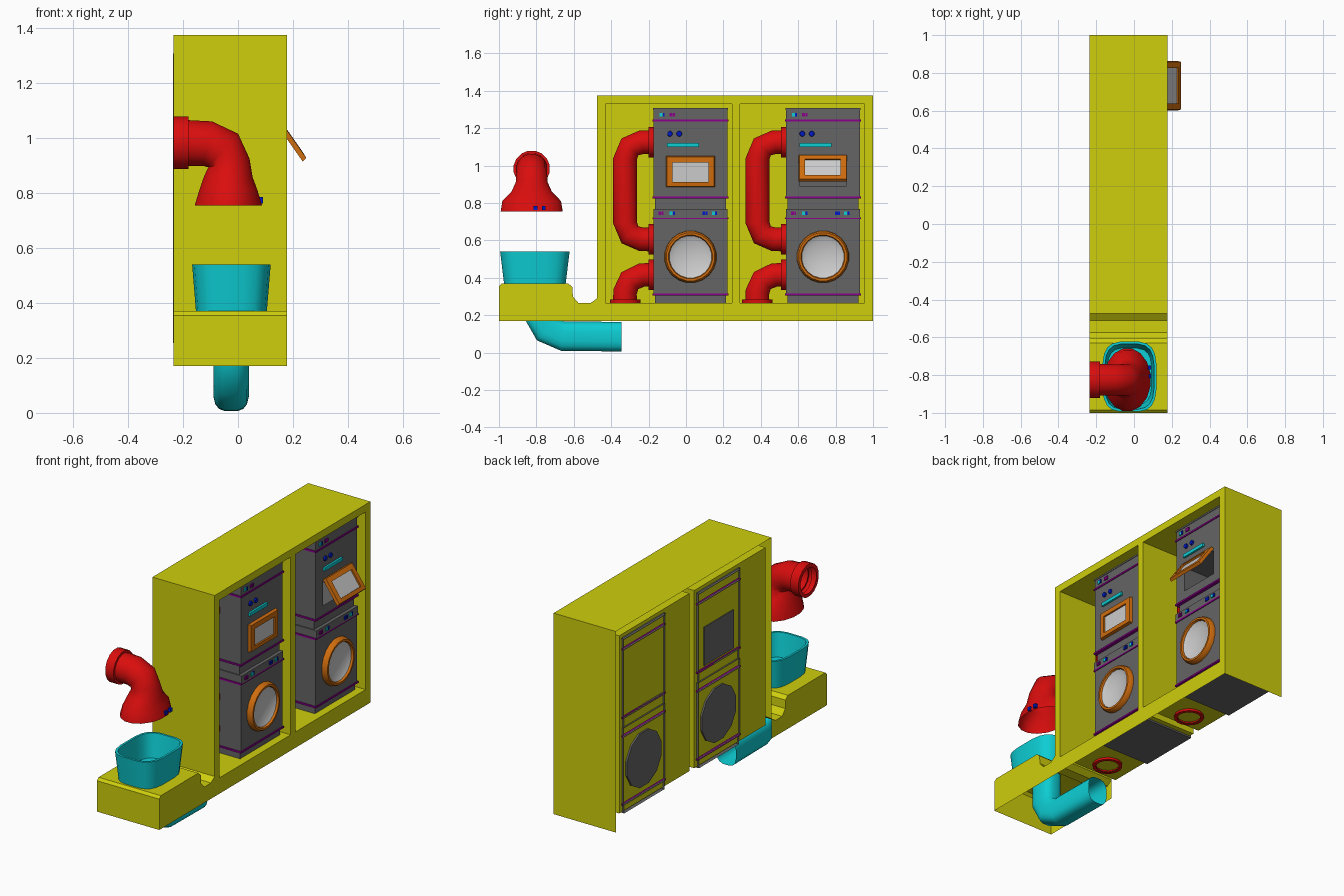
import bpy, bmesh, math
from mathutils import Vector

cube = bpy.data.objects.get("Cube")
if cube:
    bpy.data.objects.remove(cube, do_unlink=True)


def material(name, *rgb):
    m = bpy.data.materials.new(name)
    m.use_nodes = True
    m.diffuse_color = (*rgb, 1)
    m.node_tree.nodes["Principled BSDF"].inputs["Base Color"].default_value = (*rgb, 1)
    return m


YELLOW = material("yellow", .62, .62, .004)
GREY = material("grey", .13, .13, .13)
PURPLE = material("purple", .26, 0, .26)
RED = material("red", .7, .004, .004)
CYAN = material("cyan", .004, .62, .66)
ORANGE = material("orange", .62, .15, .004)
WHITE = material("pale_glass", .6, .6, .6)
BLUE = material("blue", 0, .01, .6)

X, Y, Z = Vector((1, 0, 0)), Vector((0, 1, 0)), Vector((0, 0, 1))


def finish(name, bm, mat, smooth=False):
    bmesh.ops.remove_doubles(bm, verts=bm.verts, dist=1e-5)
    bmesh.ops.recalc_face_normals(bm, faces=bm.faces)
    me = bpy.data.meshes.new(name)
    bm.to_mesh(me)
    bm.free()
    me.materials.append(mat)
    ob = bpy.data.objects.new(name, me)
    bpy.context.collection.objects.link(ob)
    if smooth:
        bpy.ops.object.select_all(action='DESELECT')
        ob.select_set(True)
        bpy.context.view_layer.objects.active = ob
        bpy.ops.object.shade_smooth_by_angle(angle=math.radians(40))
    return ob


def face(bm, pts):
    return bm.faces.new([bm.verts.new(p) for p in pts])


def box(name, mat, x, y, z, skip=""):
    """Box from ranges; skip may hold 'front' (+x) or 'back' (-x)."""
    bm = bmesh.new()
    bmesh.ops.create_cube(bm, size=1)
    for v in bm.verts:
        v.co = [r[0] if c < 0 else r[1] for c, r in zip(v.co, (x, y, z))]
    bm.normal_update()
    sign = {"front": 1, "back": -1}
    gone = [f for f in bm.faces for s in skip.split() if f.normal.x * sign[s] > .9]
    bmesh.ops.delete(bm, geom=gone, context='FACES')
    return finish(name, bm, mat)


def panel(bm, x, y, z):
    face(bm, [(x, y[0], z[0]), (x, y[1], z[0]), (x, y[1], z[1]), (x, y[0], z[1])])


def frame(bm, x, y, z, holes, hz):
    """Flat panel facing x with a row of rectangular holes."""
    panel(bm, x, y, (z[0], hz[0]))
    panel(bm, x, y, (hz[1], z[1]))
    edges = [y[0]] + [e for h in holes for e in h] + [y[1]]
    for a, b in zip(edges[::2], edges[1::2]):
        panel(bm, x, (a, b), hz)


def tube(name, mat, pts, radii, binormal, axis=None, n=12, power=2, cap=False, smooth=True):
    """Loft rings along a path; each radius is a number or (in plane, across)."""
    pts = [Vector(p) for p in pts]
    bm, rings = bmesh.new(), []
    for i, p in enumerate(pts):
        t = axis or (pts[min(i + 1, len(pts) - 1)] - pts[max(i - 1, 0)]).normalized()
        u = t.cross(binormal)
        ru, rb = radii[i] if isinstance(radii[i], tuple) else (radii[i],) * 2
        ring = []
        for k in range(n):
            a = math.tau * (k + .5) / n
            c, s = [math.copysign(abs(w) ** (2 / power), w) for w in (math.cos(a), math.sin(a))]
            ring.append(bm.verts.new(p + u * c * ru + binormal * s * rb))
        rings.append(ring)
    for a, b in zip(rings, rings[1:]):
        for k in range(n):
            bm.faces.new((a[k], a[k - 1], b[k - 1], b[k]))
    if cap:
        bm.faces.new(rings[-1])
    return finish(name, bm, mat, smooth)


def flange(name, p, axis, length, r):
    a, b = Vector(p), Vector(p) + axis * length
    tube(name, RED, (a, a, b, b), (r * .77, r, r, r * .77), X if axis != X else Y, axis, 16)


# Cabinet shell: side outline swept across x, open at the bottom and rear
X0, X1 = -.235, .178
block = [(-1, .17), (-1, .355), (-.985, .37), (-.63, .37), (-.607, .35), (-.605, .3),
         (-.575, .265), (-.51, .265), (-.475, .29)]
outline = block + [(-.475, 1.375), (1, 1.375), (1, .17)]
niches, niche_z = [(-.43, .245), (.29, .955)], (.265, 1.33)
bm = bmesh.new()
for (a, b), (c, d) in zip(outline, outline[1:]):
    face(bm, [(X0, a, b), (X1, a, b), (X1, c, d), (X0, c, d)])
for x in (X0, X1):
    face(bm, [(x, a, b) for a, b in block + [(-.475, .17)]])
frame(bm, X1, (-.475, 1), (.17, 1.375), niches, niche_z)
finish("cabinet_shell", bm, YELLOW)
for y in niches:
    box("cabinet_niche", YELLOW, (-.226, X1), y, niche_z, "front")


def oven_door(yc, opened):
    """Framed window hinged along its top edge."""
    bm = bmesh.new()
    outer, inner = (-.13, .13, -.165, 0), (-.095, .095, -.138, -.033)
    loops = [(.0, outer), (.018, (-.126, .126, -.161, -.004)), (.02, inner), (.008, inner)]
    rings = [[bm.verts.new((x, a, b)) for a, b in ((r[0], r[2]), (r[1], r[2]), (r[1], r[3]), (r[0], r[3]))]
             for x, r in loops]
    for a, b in zip(rings, rings[1:]):
        for k in range(4):
            bm.faces.new((a[k - 1], a[k], b[k], b[k - 1]))
    door = finish("oven_door_frame", bm, ORANGE)
    glass = box("oven_door_window", WHITE, (.002, .01), inner[:2], inner[2:])
    for ob in (door, glass):
        ob.location = (.141, yc, 1.05)
        ob.rotation_euler.y = -math.radians(35) if opened else 0


def machine(yc, opened):
    back, front = -.236, .14
    span = lambda h: (yc - h, yc + h)
    # Stacked casing, open at the rear
    for name, h, z, x in (("washer_plinth", .19, (.255, .305), .13),
                          ("washer_body", .197, (.31, .715), front),
                          ("control_strip", .197, (.72, .768), .145),
                          ("control_ledge", .19, (.768, .825), .125),
                          ("top_panel", .197, (1.245, 1.3), front),
                          ("top_lid", .2, (1.298, 1.308), .143)):
        box(name, GREY, (back, x), span(h), z, "back")
    for z in (.305, .713, .825, 1.236):
        box("purple_band", PURPLE, (back, .145), span(.203), (z, z + .01), "back")
    # Oven body, with its compartment
    body_z, hole, hole_z = (.835, 1.238), span(.125), (.89, 1.04)
    box("oven_body", GREY, (back, front), span(.197), body_z, "back front")
    bm = bmesh.new()
    frame(bm, front, span(.197), body_z, [hole], hole_z)
    finish("oven_front", bm, GREY)
    box("oven_compartment", GREY, (-.2 if opened else back, front), hole, hole_z, "front")
    if not opened:
        box("oven_rear_plate", GREY, (back, -.23), span(.14), (.85, 1.08))
    oven_door(yc, opened)
    # Round washer door and the drum end at the rear
    c = lambda x: (x, yc, .512)
    tube("washer_door_ring", ORANGE, [c(x) for x in (.14, .16, .172, .172, .155)],
         (.14, .138, .13, .118, .112), Y, X, 20)
    tube("washer_door_glass", WHITE, [c(.16), c(.144)], (.114, .084), Y, X, 20, cap=True)
    tube("washer_drum_end", GREY, [c(-.225), c(back)], (.168, .168), Y, X, 12, cap=True, smooth=False)
    # Buttons and handle bar
    for z, x, row in ((.745, .145, ((-.155, PURPLE), (-.095, CYAN), (.08, BLUE), (.13, CYAN))),
                      (1.272, .14, ((-.15, CYAN), (-.095, PURPLE)))):
        for dy, mat in row:
            y = yc + dy
            box("button", mat, (x - .002, x + .006), (y - .016, y), (z - .01, z + .01))
            box("button_mark", BLUE if mat == CYAN else mat, (x - .002, x + .007),
                (y + .002, y + .012), (z - .01, z + .01))
    for dy in (-.11, -.06):
        p = Vector((front, yc + dy, 1.17))
        tube("round_knob", BLUE, (p, p + X * .01), (.015, .013), Y, X, 8, cap=True, smooth=False)
    box("handle_bar", CYAN, (front, .152), (yc - .125, yc + .045), (1.1, 1.12))
    # Ducts on the side of the stack
    side, run, xd = yc - .197, yc - .35, -.08
    loop = [(side, 1.125), (run + .09, 1.125), (run + .026, 1.1), (run, 1.035),
            (run, .695), (run + .026, .63), (run + .09, .605), (side, .605)]
    tube("loop_duct", RED, [(xd, *p) for p in loop], [.066] * len(loop), X)
    elbow = [(side, .415), (run + .09, .415), (run + .026, .385), (run, .325), (run, .256)]
    tube("elbow_duct", RED, [(xd, *p) for p in elbow], [.066] * len(elbow), X)
    for z in (1.125, .605, .415):
        flange("duct_flange", (xd, side, z), -Y, .028, .083)
    flange("duct_foot", (xd, run, .252), Z, .032, .083)


machine(.024, False)
machine(.732, True)

# Hanging hood: elbow flaring into an oval bell
yh = -.825
hood = ((-.2, .983), (-.11, .98), (-.055, .955), (-.033, .91), (-.035, .86), (-.035, .81), (-.035, .755))
tube("hood", RED, [(x, yh, z) for x, z in hood],
     (.085, .084, .084, (.078, .086), (.09, .11), (.108, .16), (.125, .169)), Y, n=16)
flange("hood_flange", (X0, yh, .983), X, .055, .098)
for y in (-.805, -.76):
    box("hood_button", BLUE, (.075, .091), (y - .01, y + .01), (.763, .785))

# Basin and the drain below it
tube("basin", CYAN, [(-.024, -.808, z) for z in (.37, .54, .54, .4)],
     ((.166, .13), (.187, .144), (.174, .131), (.152, .118)), X, Z, 20, 3.5, True)
drain = ((-.79, .365), (-.788, .2), (-.745, .125), (-.66, .088), (-.345, .085))
tube("drain_pipe", CYAN, [(-.025, *p) for p in drain], [(.08, .065)] * len(drain), X, n=16, power=3)
